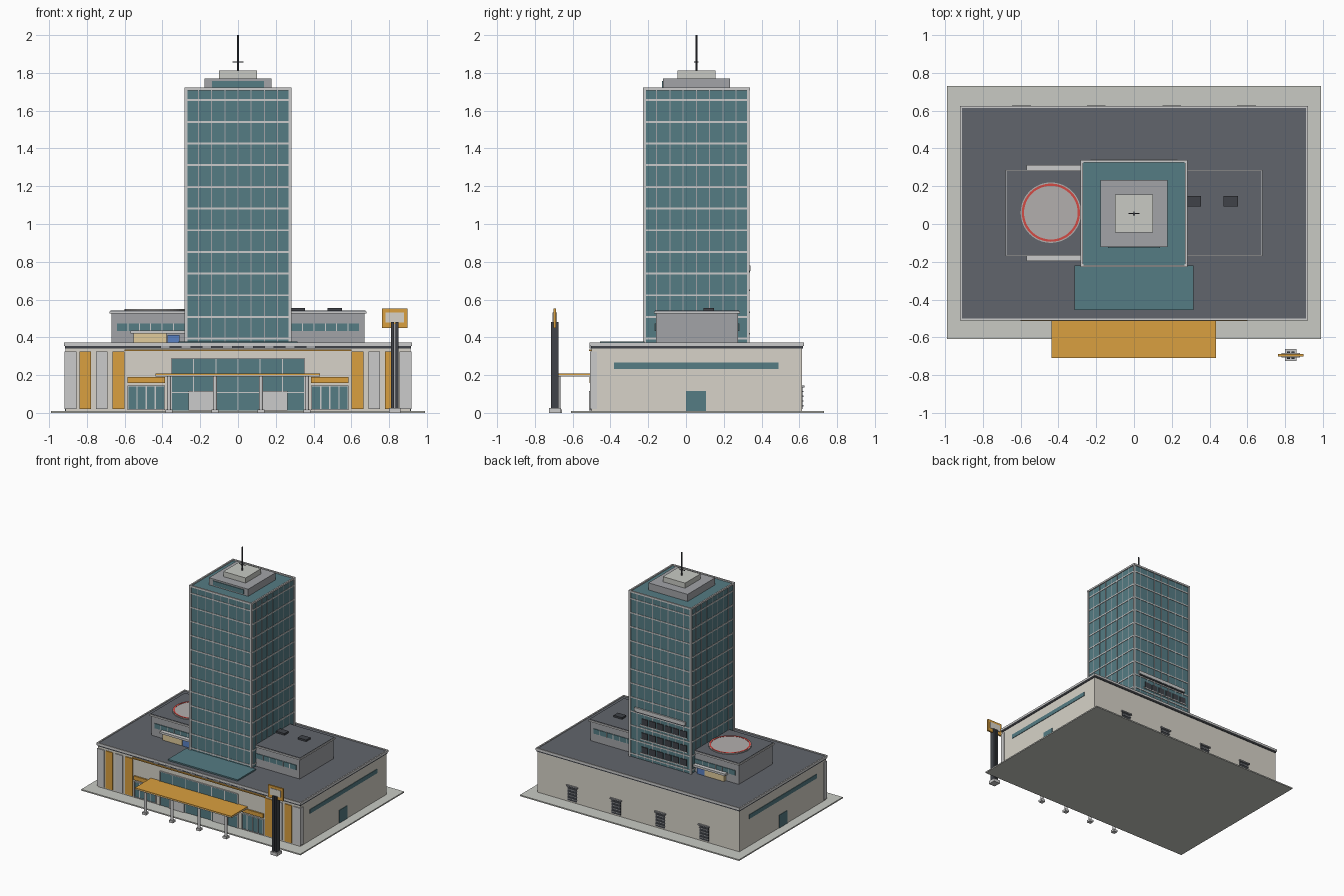
import bpy, bmesh, math

COLORS = {
    "glass": (0.09, 0.20, 0.23, 1), "orange": (0.70, 0.35, 0.05, 1),
    "cream": (0.68, 0.65, 0.58, 1), "pale": (0.62, 0.63, 0.60, 1),
    "roof": (0.12, 0.13, 0.15, 1), "dark": (0.05, 0.055, 0.065, 1),
    "grey": (0.36, 0.37, 0.39, 1), "red": (0.65, 0.07, 0.06, 1),
    "sand": (0.75, 0.60, 0.33, 1), "blue": (0.10, 0.22, 0.55, 1),
    "pave": (0.58, 0.59, 0.55, 1), "pad": (0.45, 0.43, 0.42, 1),
}
MATS = {}
for key, col in COLORS.items():
    MATS[key] = bpy.data.materials.new(key)
    MATS[key].diffuse_color = col


def finish(name, bm, color):
    me = bpy.data.meshes.new(name)
    bm.to_mesh(me)
    bm.free()
    me.materials.append(MATS[color])
    ob = bpy.data.objects.new(name, me)
    bpy.context.collection.objects.link(ob)
    return ob


def boxes(name, color, items):
    """One object from several (x0, x1, y0, y1, z0, z1) boxes."""
    bm = bmesh.new()
    for x0, x1, y0, y1, z0, z1 in items:
        vs = bmesh.ops.create_cube(bm, size=1)["verts"]
        for v in vs:
            v.co = (x1 if v.co.x > 0 else x0, y1 if v.co.y > 0 else y0, z1 if v.co.z > 0 else z0)
    return finish(name, bm, color)


def box(name, color, *b):
    return boxes(name, color, [b])


def flip(items):
    """Items plus their mirror images across x = 0."""
    return items + [(-b[1], -b[0], *b[2:]) for b in items]


def frame(name, color, x0, x1, y0, y1, z0, z1, t):
    """Rectangular rim of thickness t."""
    return boxes(name, color, [(x0, x1, y0, y0 + t, z0, z1), (x0, x1, y1 - t, y1, z0, z1),
                               (x0, x0 + t, y0 + t, y1 - t, z0, z1), (x1 - t, x1, y0 + t, y1 - t, z0, z1)])


def disc(name, color, x, y, z0, z1, r, n=32):
    bm = bmesh.new()
    bmesh.ops.create_cone(bm, cap_ends=True, segments=n, radius1=r, radius2=r, depth=z1 - z0)
    bmesh.ops.translate(bm, verts=bm.verts, vec=(x, y, (z0 + z1) / 2))
    return finish(name, bm, color)


def ring(name, color, x, y, z0, z1, r0, r1, n=48):
    bm = bmesh.new()
    prof = [bm.verts.new(p) for p in [(r0, 0, z0), (r1, 0, z0), (r1, 0, z1), (r0, 0, z1)]]
    edges = [bm.edges.new((prof[i], prof[(i + 1) % 4])) for i in range(4)]
    bmesh.ops.spin(bm, geom=prof + edges, cent=(0, 0, 0), axis=(0, 0, 1), angle=math.tau, steps=n)
    bmesh.ops.remove_doubles(bm, verts=bm.verts, dist=1e-5)
    bmesh.ops.recalc_face_normals(bm, faces=bm.faces)
    bmesh.ops.translate(bm, verts=bm.verts, vec=(x, y, 0))
    return finish(name, bm, color)


# Ground slab and podium
box("ground_slab", "pave", -0.99, 0.99, -0.61, 0.73, 0, 0.01)
box("podium", "cream", -0.913, 0.913, -0.5, 0.615, 0.01, 0.345)
box("podium_dark_band", "dark", -0.917, 0.917, -0.504, 0.619, 0.342, 0.354)
box("podium_roof", "roof", -0.915, 0.915, -0.502, 0.617, 0.35, 0.366)
frame("podium_parapet", "pale", -0.922, 0.922, -0.51, 0.625, 0.354, 0.372, 0.011)

# Podium sides: window strip and door, mirrored
boxes("side_window_strips", "glass", flip([(0.9, 0.917, -0.38, 0.49, 0.232, 0.266)]))
boxes("side_doors", "glass", flip([(0.9, 0.917, 0, 0.105, 0.01, 0.115)]))

# Rear loading vents with slats
vx = (-0.595, -0.2, 0.2, 0.595)
boxes("rear_vents", "dark", [(x - 0.042, x + 0.042, 0.6, 0.618, 0.02, 0.135) for x in vx])
boxes("rear_vent_hoods", "grey", [(x - 0.05, x + 0.05, 0.6, 0.628, 0.135, 0.145) for x in vx])
boxes("rear_vent_slats", "grey", [(x - 0.042, x + 0.042, 0.61, 0.622, z, z + 0.006)
                                  for x in vx for z in (0.035, 0.06, 0.085, 0.11)])

# Front pilasters, bands and lights
F = -0.5
boxes("front_orange_panels", "orange", flip([(0.6, 0.665, F - 0.008, F, 0.02, 0.325),
                                             (0.778, 0.84, F - 0.008, F, 0.02, 0.325)]))
boxes("front_pale_panels", "pale", flip([(0.69, 0.752, F - 0.008, F, 0.02, 0.325),
                                         (0.855, 0.919, F - 0.008, F + 0.03, 0.02, 0.325)]))
box("front_orange_trim", "orange", -0.6, 0.6, F - 0.013, F, 0.328, 0.336)
boxes("front_trim_lights", "grey", [(x - 0.026, x + 0.026, F - 0.012, F, 0.341, 0.353)
                                    for x in [-0.385 + 0.11 * i for i in range(8)]])

# Front glazing
boxes("entrance_glass", "glass", [(-0.352, 0.352, F - 0.005, F, 0.012, 0.288)])
boxes("entrance_mullions", "pale",
      [(x - 0.003, x + 0.003, F - 0.009, F, 0.012, 0.288) for x in [-0.352 + 0.704 * i / 6 for i in range(7)]]
      + [(-0.352, 0.352, F - 0.009, F, z, z + 0.005) for z in (0.105, 0.2, 0.286)])
boxes("entrance_doors", "pale", flip([(0.13, 0.262, F - 0.014, F, 0.012, 0.115)]))
boxes("side_shop_glass", "glass", flip([(0.39, 0.582, F - 0.005, F, 0.02, 0.143)]))
boxes("side_shop_mullions", "pale", flip(
    [(x - 0.003, x + 0.003, F - 0.009, F, 0.02, 0.143) for x in [0.39 + 0.048 * i for i in range(5)]]
    + [(0.387, 0.585, F - 0.009, F, z, z + 0.005) for z in (0.016, 0.14)]))
boxes("side_shop_orange_signs", "orange", flip([(0.387, 0.585, F - 0.012, F, 0.158, 0.19)]))

# Entrance canopy on four columns
box("canopy_roof", "orange", -0.437, 0.435, -0.708, F, 0.2, 0.208)
box("canopy_soffit", "cream", -0.437, 0.435, -0.705, F, 0.192, 0.2)
cols = (-0.365, -0.122, 0.122, 0.365)
for i, x in enumerate(cols):
    disc(f"canopy_column_{i + 1}", "pale", x, -0.675, 0.01, 0.192, 0.011, 12)
boxes("canopy_column_feet", "pale", [(x - 0.018, x + 0.018, -0.693, -0.657, 0, 0.018) for x in cols])

# Roadside sign
boxes("sign_foot", "pale", [(0.8, 0.86, -0.725, -0.662, 0, 0.025)])
boxes("sign_posts", "dark", [(0.81, 0.826, -0.715, -0.675, 0.02, 0.48), (0.834, 0.85, -0.715, -0.675, 0.02, 0.48)])
box("sign_core", "grey", 0.824, 0.836, -0.705, -0.685, 0.02, 0.47)
box("sign_board", "orange", 0.763, 0.897, -0.702, -0.688, 0.45, 0.552)
box("sign_face", "cream", 0.782, 0.878, -0.706, -0.684, 0.478, 0.532)

# Skylight in front of the tower
box("skylight", "glass", -0.315, 0.315, -0.455, -0.22, 0.36, 0.377)

# Tower glass with floor bands, mullions and corner posts
CY, H = 0.055, 0.28
box("tower_glass", "glass", -0.275, 0.275, CY - 0.275, CY + 0.275, 0.36, 1.712)
bands = [0.393 + 0.1148 * i for i in range(12)]
for i, z in enumerate(bands):
    frame(f"tower_floor_band_{i + 1}", "pale", -0.2785, 0.2785, CY - 0.2785, CY + 0.2785, z - 0.005, z + 0.005, 0.006)
mull = [0.07 * i for i in range(-3, 4)]
boxes("tower_mullions", "grey",
      [(x - 0.0025, x + 0.0025, CY + s * 0.2745 - 0.003, CY + s * 0.2745 + 0.003, 0.366, 1.71)
       for x in mull for s in (-1, 1)]
      + [(s * 0.2745 - 0.003, s * 0.2745 + 0.003, CY + x - 0.0025, CY + x + 0.0025, 0.366, 1.71)
         for x in mull for s in (-1, 1)])
boxes("tower_corner_posts", "pale", flip([(0.267, 0.282, CY + s * 0.2745 - 0.0075, CY + s * 0.2745 + 0.0075, 0.366, 1.715)
                                          for s in (-1, 1)]))
frame("tower_top_rim", "pale", -0.283, 0.283, CY - 0.283, CY + 0.283, 1.708, 1.722, 0.012)

# Rear service windows on the lower tower floors
B = CY + 0.275
boxes("rear_tower_windows", "dark", [(x - 0.028, x + 0.028, B, B + 0.006, z + 0.03, z + 0.08)
                                     for x in mull[:-1] for z in bands[:3]])
boxes("rear_tower_sills", "pale", [(-0.245, 0.18, B, B + 0.008, z + 0.022, z + 0.03) for z in bands[:3]])
box("rear_tower_hood", "pale", -0.23, 0.23, B, B + 0.012, 0.752, 0.78)
box("rear_tower_hood_shadow", "dark", -0.22, 0.22, B, B + 0.009, 0.742, 0.752)

# Stepped crown and mast
box("crown_lower", "grey", -0.177, 0.177, CY - 0.177, CY + 0.177, 1.71, 1.77)
box("crown_window", "glass", -0.138, 0.138, CY - 0.183, CY - 0.17, 1.722, 1.757)
box("crown_upper", "pave", -0.1, 0.1, CY - 0.1, CY + 0.1, 1.77, 1.812)
disc("mast", "dark", 0, CY, 1.81, 2.0, 0.006, 10)
boxes("mast_crossbars", "dark", [(-0.03, 0.03, CY - 0.002, CY + 0.002, 1.855, 1.859),
                                 (-0.002, 0.002, CY - 0.012, CY + 0.012, 1.855, 1.859)])

# Side wings on the podium roof
boxes("wing_walls", "grey", flip([(0.27, 0.67, -0.16, 0.275, 0.36, 0.53)]))
boxes("wing_cornices", "pale", flip([(0.27, 0.681, -0.17, 0.286, 0.525, 0.538)]))
boxes("wing_roofs", "roof", flip([(0.27, 0.676, -0.165, 0.281, 0.53, 0.542)]))
boxes("wing_windows", "glass", flip([(0.27, 0.64, y - 0.004, y + 0.004, 0.433, 0.472) for y in (-0.161, 0.276)]))
boxes("wing_window_mullions", "pale", flip([(x, x + 0.005, y - 0.006, y + 0.006, 0.433, 0.472)
                                            for x in (0.34, 0.4, 0.46, 0.52, 0.58) for y in (-0.161, 0.276)]))
boxes("rooftop_units", "dark", [(x - 0.038, x + 0.038, 0.093, 0.148, 0.54, 0.556) for x in (0.317, 0.513)])

# Kiosks with awnings in front of and behind the left wing
for tag, a, b, c in (("front", -0.197, -0.183, -0.16), ("rear", 0.312, 0.298, 0.275)):
    box(f"{tag}_awning", "pale", -0.57, -0.28, min(a, c), max(a, c), 0.42, 0.437)
    box(f"{tag}_kiosk", "sand", -0.552, -0.378, min(b, c), max(b, c), 0.362, 0.42)
    box(f"{tag}_kiosk_door", "blue", -0.374, -0.31, min(b, c), max(b, c), 0.362, 0.412)

# Helipad
disc("helipad", "pad", -0.44, 0.06, 0.54, 0.549, 0.16, 48)
ring("helipad_ring", "red", -0.44, 0.06, 0.547, 0.551, 0.142, 0.154)
